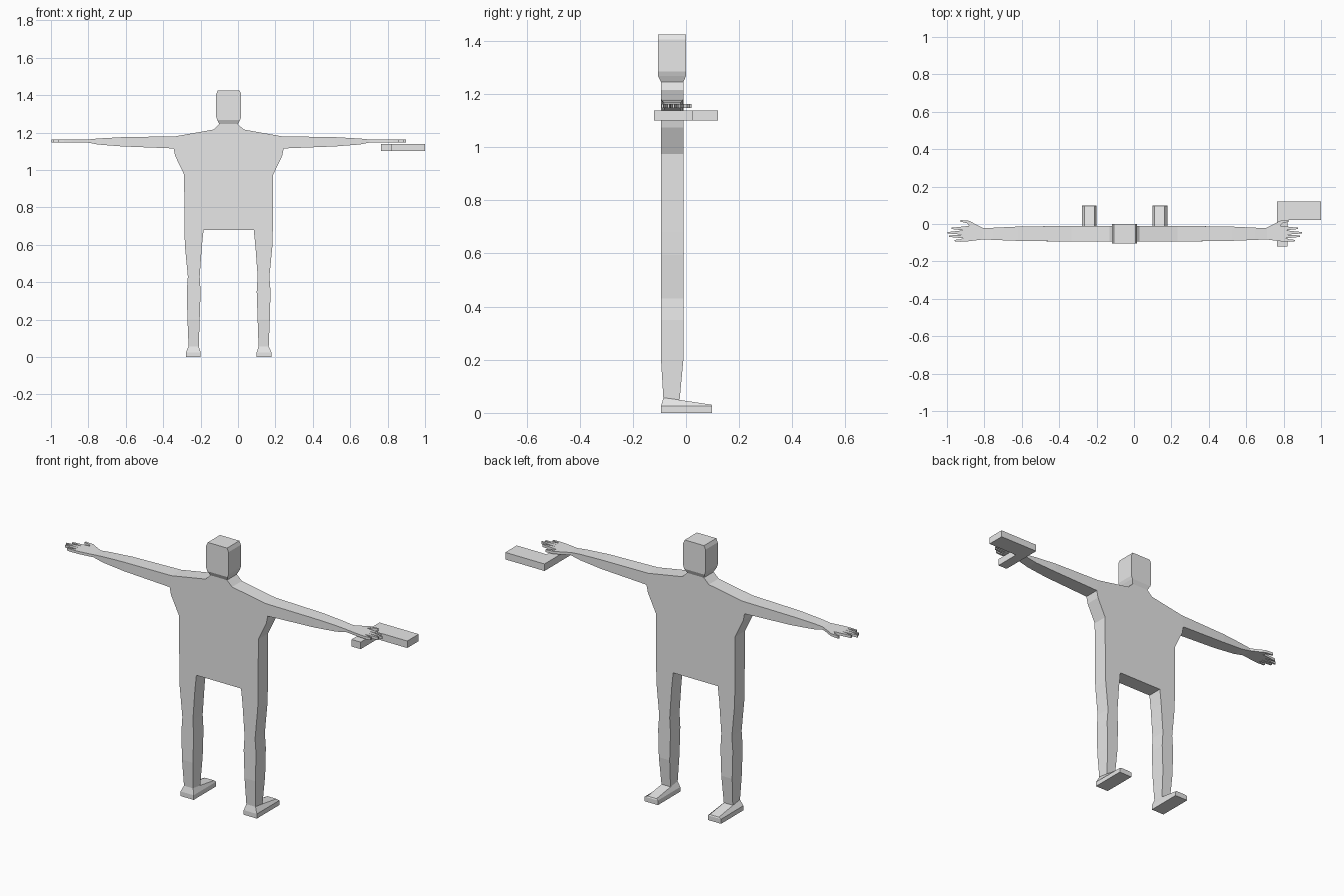
import bpy, bmesh

if "Cube" in bpy.data.objects:
    bpy.data.objects.remove(bpy.data.objects["Cube"])

CX = -0.05            # figure's mirror axis
Y0, Y1 = -0.094, -0.01  # torso depth

grey = bpy.data.materials.new("plain grey")
grey.diffuse_color = (0.8, 0.8, 0.8, 1)
grey.use_nodes = True
grey.node_tree.nodes["Principled BSDF"].inputs["Base Color"].default_value = grey.diffuse_color


def finish(bm, name):
    bmesh.ops.remove_doubles(bm, verts=bm.verts, dist=0.0005)
    bmesh.ops.recalc_face_normals(bm, faces=bm.faces)
    me = bpy.data.meshes.new(name)
    bm.to_mesh(me)
    bm.free()
    me.materials.append(grey)
    ob = bpy.data.objects.new(name, me)
    bpy.context.collection.objects.link(ob)
    return ob


def loft(bm, rings, start=True, end=True):
    """Skin a list of closed rings, with optional end caps."""
    rs = [[bm.verts.new(p) for p in r] for r in rings]
    n = len(rs[0])
    for a, b in zip(rs, rs[1:]):
        for i in range(n):
            j = (i + 1) % n
            bm.faces.new((a[i], a[j], b[j], b[i]))
    if start:
        bm.faces.new(rs[0])
    if end:
        bm.faces.new(rs[-1])


def prism_y(bm, pts, y0, y1, skip=()):
    """Extrude an x-z outline along y, leaving the skipped sides open."""
    a = [bm.verts.new((x, y0, z)) for x, z in pts]
    b = [bm.verts.new((x, y1, z)) for x, z in pts]
    bm.faces.new(a)
    bm.faces.new(b)
    for i in range(len(pts)):
        if i not in skip:
            j = (i + 1) % len(pts)
            bm.faces.new((a[i], a[j], b[j], b[i]))


def box(bm, x0, x1, y0, y1, z0, z1):
    loft(bm, [[(x0, y0, z), (x1, y0, z), (x1, y1, z), (x0, y1, z)] for z in (z0, z1)])


# Torso with neck, arms and legs, joined into one body
half = [(0.05, 1.245), (0.08, 1.216), (0.283, 1.18), (0.294, 1.115),
        (0.286, 1.075), (0.238, 0.975), (0.236, 0.68), (0.134, 0.68)]
outline = [(CX + u, z) for u, z in half] + [(CX - u, z) for u, z in reversed(half)]
# Arm stations: u, low z, high z, y range
arm = [(0.283, None, 1.18, Y0, Y1), (0.572, 1.126, 1.175, -0.09, -0.014),
       (0.70, 1.136, 1.168, -0.085, -0.02), (0.76, 1.148, 1.162, -0.082, -0.022)]
# Leg stations: z, inner u, outer u, y range
leg = [(0.68, 0.134, 0.236, Y0, Y1), (0.595, 0.143, 0.234, Y0, Y1),
       (0.43, 0.155, 0.218, Y0, Y1), (0.35, 0.150, 0.224, Y0, Y1),
       (0.20, 0.155, 0.220, Y0, Y1), (0.05, 0.160, 0.214, -0.085, -0.024)]
bm = bmesh.new()
prism_y(bm, outline, Y0, Y1, skip=(2, 6, 8, 12))
for s in (1, -1):
    rings = [[(CX + s * 0.294, Y0, 1.115), (CX + s * 0.294, Y1, 1.115),
              (CX + s * 0.283, Y1, 1.18), (CX + s * 0.283, Y0, 1.18)]]
    for u, z0, z1, y0, y1 in arm[1:]:
        x = CX + s * u
        rings.append([(x, y0, z0), (x, y1, z0), (x, y1, z1), (x, y0, z1)])
    loft(bm, rings, start=False)
    rings = []
    for z, u0, u1, y0, y1 in leg:
        a, b = CX + s * u0, CX + s * u1
        rings.append([(a, y0, z), (b, y0, z), (b, y1, z), (a, y1, z)])
    loft(bm, rings, start=False)
finish(bm, "body")

# Head with clipped corners and a narrowing underside
bm = bmesh.new()
rings = []
for y in (-0.105, 0.0):
    prof = [(0.058, 1.425), (0.067, 1.405), (0.067, 1.285), (0.061, 1.268)]
    prof = prof + [(-u, z) for u, z in reversed(prof)]
    rings.append([(CX + u, y, z) for u, z in prof])
loft(bm, rings)
finish(bm, "head")

bm = bmesh.new()
loft(bm, [[(CX - w, y0, z), (CX + w, y0, z), (CX + w, y1, z), (CX - w, y1, z)]
          for w, y0, y1, z in ((0.05, Y0, Y1, 1.245), (0.061, -0.105, 0, 1.268))],
     start=False, end=False)
finish(bm, "jaw")

# Hand outline: wrist, thumb, four fingers, outer palm
hand = [(0.755, -0.022), (0.80, 0.0), (0.83, 0.017), (0.877, 0.021), (0.88, 0.013),
        (0.843, 0.004), (0.832, -0.010), (0.86, -0.013)]
for tip, y in ((0.926, -0.023), (0.948, -0.046), (0.938, -0.065), (0.91, -0.088)):
    hand += [(tip - 0.03, y + 0.006), (tip, y + 0.003),
             (tip, y - 0.004), (tip - 0.03, y - 0.007)]
    if tip != 0.91:
        hand.append((0.863, y - 0.011))
hand += [(0.84, -0.093), (0.80, -0.088), (0.755, -0.082)]

for s, side in ((1, "right"), (-1, "left")):
    bm = bmesh.new()
    loft(bm, [[(CX + s * u, y, z) for u, y in hand] for z in (1.148, 1.162)])
    finish(bm, side + "_hand")

    # Foot: flat sole block with a sloping, narrower top
    rings = []
    for u0, u1, y0, y1, zb, zf in ((0.150, 0.229, Y0, 0.098, 0, 0),
                                   (0.150, 0.229, Y0, 0.098, 0.025, 0.025),
                                   (0.160, 0.214, -0.085, 0.095, 0.058, 0.031)):
        a, b = CX + s * u0, CX + s * u1
        rings.append([(a, y0, zb), (b, y0, zb), (b, y1, zf), (a, y1, zf)])
    bm = bmesh.new()
    loft(bm, rings)
    finish(bm, side + "_foot")

# Held block: narrow grip and long slab below one hand
bm = bmesh.new()
box(bm, 0.765, 0.82, -0.12, 0.022, 1.10, 1.138)
finish(bm, "block_grip")
bm = bmesh.new()
box(bm, 0.765, 1.0, 0.022, 0.12, 1.10, 1.138)
finish(bm, "block_slab")
